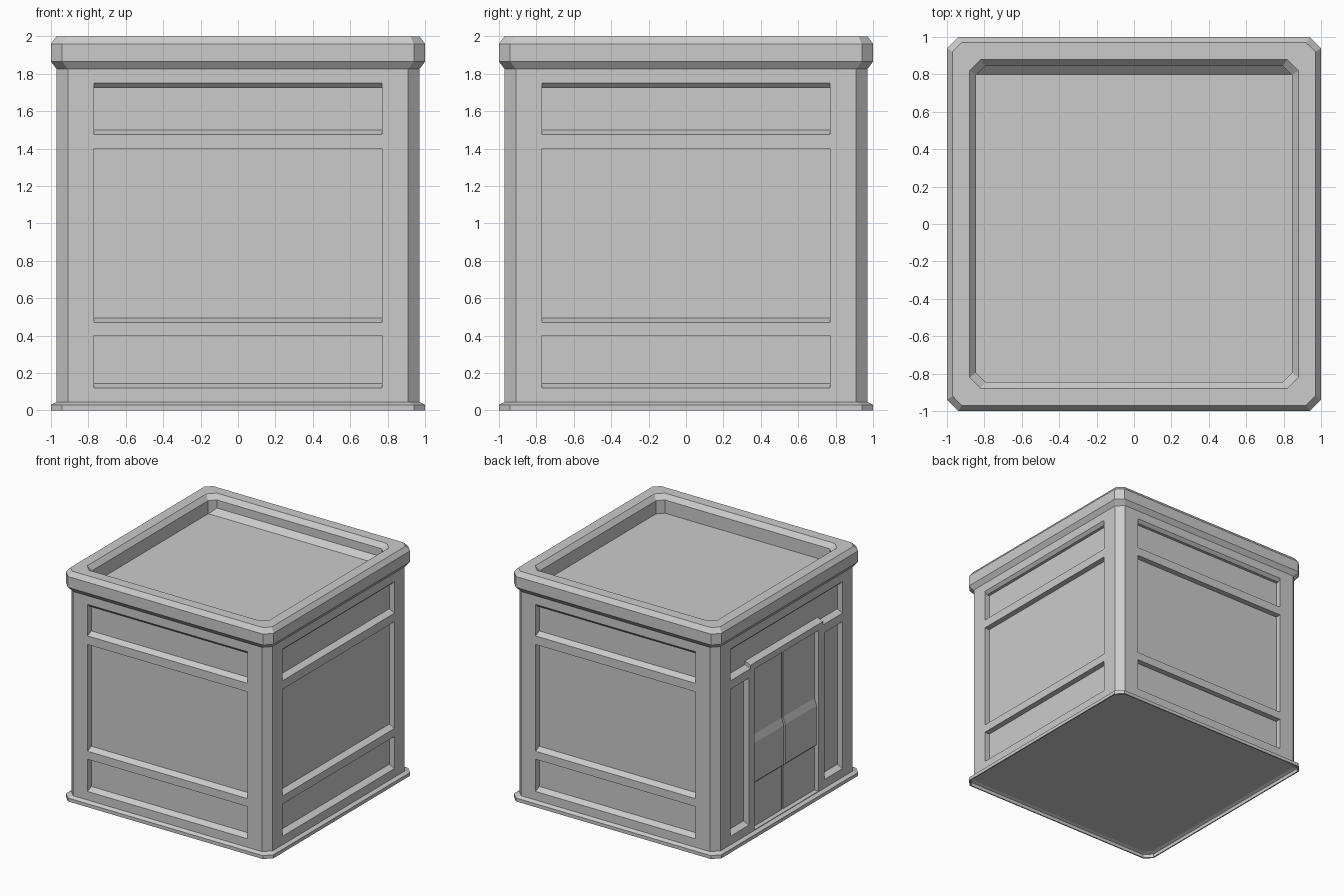
import bpy, bmesh
from math import radians
from mathutils import Matrix

if "Cube" in bpy.data.objects:
    bpy.data.objects.remove(bpy.data.objects["Cube"])


def finish(name, bm):
    bmesh.ops.recalc_face_normals(bm, faces=bm.faces)
    mesh = bpy.data.meshes.new(name)
    bm.to_mesh(mesh)
    bm.free()
    ob = bpy.data.objects.new(name, mesh)
    bpy.context.collection.objects.link(ob)
    return ob


def octagon(h, c):
    k = h - c
    return [(-k, -h), (k, -h), (h, -k), (h, k), (k, h), (-k, h), (-h, k), (-h, -k)]


def prism(bm, profile, t0, t1, angle):
    """Extrude an (outward distance, height) profile along one wall."""
    a, b = [[bm.verts.new((t, -d, z)) for d, z in profile] for t in (t0, t1)]
    bm.faces.new(a)
    bm.faces.new(b[::-1])
    n = len(profile)
    for i in range(n):
        j = (i + 1) % n
        bm.faces.new((a[i], b[i], b[j], a[j]))
    bmesh.ops.rotate(bm, verts=a + b, cent=(0, 0, 0),
                     matrix=Matrix.Rotation(radians(angle), 3, 'Z'))


WALL, BACK, OUT = 0.97, 0.92, 1.02


def panel(z0, z1, head=0.0):
    """Recess profile with a sloping sill and an optional sloping head."""
    return [(OUT, z0 - .025), (WALL, z0), (BACK, z0 + .025), (BACK, z1 - head),
            (WALL - head, z1 - head), (WALL, z1), (OUT, z1 + 2 * head)]


def box_profile(d0, d1, z0, z1):
    return [(d0, z0), (d1, z0), (d1, z1), (d0, z1)]


# Building shell: stacked octagon rings, from raised floor over plinth and cornice to sunken roof
bm = bmesh.new()
levels = [(.965, .06, .045), (.99, .06, .03), (.99, .06, 0),
          (1, .06, 0), (1, .06, .03), (.97, .06, .045), (.97, .06, 1.825),
          (1, .06, 1.865), (1, .06, 1.96), (.97, .05, 2), (.88, .06, 2),
          (.845, .05, 1.96), (.845, .05, 1.845)]
rings = [[bm.verts.new((x, y, z)) for x, y in octagon(h, c)] for h, c, z in levels]
for lo, hi in zip(rings, rings[1:]):
    for i in range(8):
        j = (i + 1) % 8
        bm.faces.new((lo[i], lo[j], hi[j], hi[i]))
bm.faces.new(rings[0][::-1])
bm.faces.new(rings[-1])
for v in rings[0]:
    v.co.z = .04
shell = finish("building_shell", bm)

# Recess cutters: three panels on plain walls, panels and doorway on the left wall
bm = bmesh.new()
for angle in (0, 90, 180, -90):
    prism(bm, panel(1.475, 1.75, .025), -.77, .77, angle)
    if angle != -90:
        prism(bm, panel(.12, .40), -.77, .77, angle)
        prism(bm, panel(.47, 1.40), -.77, .77, angle)
    else:
        for t0, t1 in ((-.77, -.52), (.52, .77)):
            prism(bm, panel(.12, 1.40), t0, t1, angle)
        prism(bm, box_profile(BACK, OUT, .05, 1.45), -.44, .44, angle)
bmesh.ops.remove_doubles(bm, verts=bm.verts, dist=1e-5)
cutter = finish("recess_cutter", bm)
cutter.hide_render = True
mod = shell.modifiers.new("recesses", 'BOOLEAN')
mod.operation = 'DIFFERENCE'
mod.solver = 'EXACT'
mod.object = cutter
bpy.context.view_layer.objects.active = shell
bpy.ops.object.modifier_apply(modifier=mod.name)
bpy.data.objects.remove(cutter)

# Sloped strip along the back of the roof
bm = bmesh.new()
prism(bm, [(.795, 1.842), (.85, 1.842), (.85, 1.89), (.845, 1.89)], -.84, .84, 180)
finish("roof_strip", bm)

# Door header stepping up into the upper panel
bm = bmesh.new()
prism(bm, [(.91, 1.47), (WALL, 1.475), (WALL, 1.505), (.91, 1.535)], -.5, .5, -90)
finish("door_header", bm)

# Double doors with a raised middle belt
for side, (t0, t1) in (("left", (-.44, -.01)), ("right", (.01, .44))):
    bm = bmesh.new()
    prism(bm, [(.90, .05), (.93, .05), (.93, .43), (.95, .45), (.95, .79),
               (.93, .85), (.93, 1.45), (.90, 1.45)], t0, t1, -90)
    finish("door_" + side, bm)
